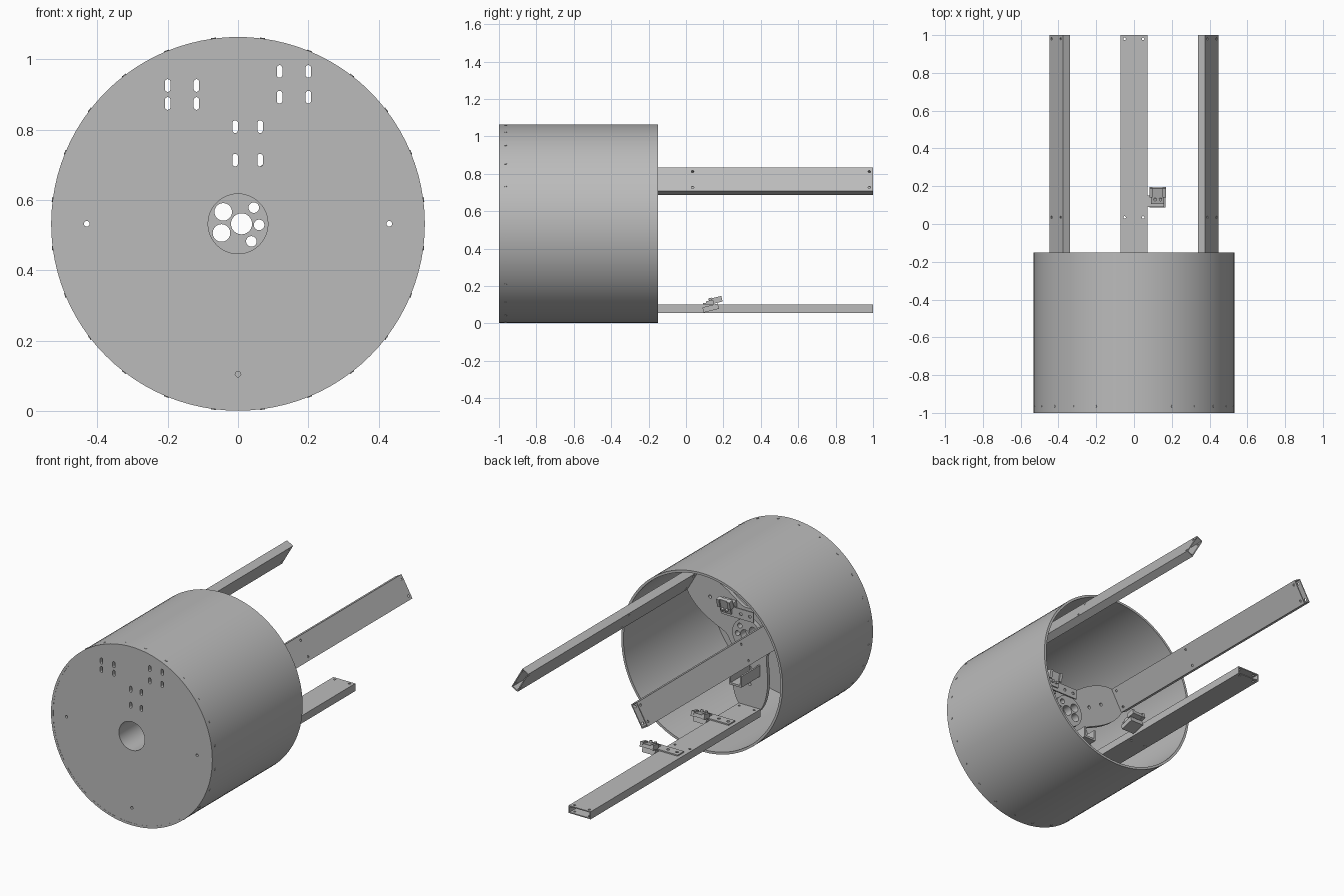
import bpy, bmesh, math
from mathutils import Matrix, Vector

cube = bpy.data.objects.get("Cube")
if cube:
    bpy.data.objects.remove(cube)

metal = bpy.data.materials.new("grey metal")
metal.use_nodes = True
metal.diffuse_color = (0.5, 0.5, 0.5, 1)
metal.node_tree.nodes["Principled BSDF"].inputs["Base Color"].default_value = (0.5, 0.5, 0.5, 1)

CZ, R = 0.532, 0.531          # drum axis height and radius
BULK = -0.61                  # front of the inner bulkhead
AXIS_Y = Matrix.Rotation(math.pi / 2, 4, 'X')


def finish(name, bm, smooth=False):
    bmesh.ops.recalc_face_normals(bm, faces=bm.faces)
    mesh = bpy.data.meshes.new(name)
    bm.to_mesh(mesh)
    bm.free()
    ob = bpy.data.objects.new(name, mesh)
    mesh.materials.append(metal)
    bpy.context.collection.objects.link(ob)
    if smooth:
        shade(ob)
    return ob


def shade(ob):
    bpy.ops.object.select_all(action='DESELECT')
    ob.select_set(True)
    bpy.context.view_layer.objects.active = ob
    bpy.ops.object.shade_smooth_by_angle(angle=math.radians(30))


def add_box(bm, center, size, rot=Matrix()):
    m = Matrix.Translation(center) @ rot @ Matrix.Diagonal((*size, 1))
    bmesh.ops.create_cube(bm, size=1, matrix=m)


def add_cyl(bm, center, r, depth, rot=AXIS_Y, seg=24):
    bmesh.ops.create_cone(bm, cap_ends=True, segments=seg, radius1=r, radius2=r, depth=depth,
                          matrix=Matrix.Translation(center) @ rot)


def add_prism(bm, outline, y0, y1):
    # extrude an (x, z) outline along y
    face = bm.faces.new([bm.verts.new((x, y0, z)) for x, z in outline])
    ext = bmesh.ops.extrude_face_region(bm, geom=[face])["geom"]
    bmesh.ops.translate(bm, vec=(0, y1 - y0, 0),
                        verts=[g for g in ext if isinstance(g, bmesh.types.BMVert)])


def lathe(name, profile, seg=96):
    # closed (radius, y) profile turned about the drum axis
    bm = bmesh.new()
    rings = []
    for r, y in profile:
        rings.append([bm.verts.new((r * math.cos(a), y, CZ + r * math.sin(a)))
                      for a in (math.tau * i / seg for i in range(seg))])
    for k, ring in enumerate(rings):
        nxt = rings[(k + 1) % len(rings)]
        for i in range(seg):
            j = (i + 1) % seg
            bm.faces.new((ring[i], ring[j], nxt[j], nxt[i]))
    return finish(name, bm, True)


def cut(ob, bm):
    # subtract the cutter mesh from the part
    cutter = finish("cutter", bm)
    cutter.hide_render = True
    mod = ob.modifiers.new("holes", 'BOOLEAN')
    mod.operation, mod.solver, mod.object = 'DIFFERENCE', 'EXACT', cutter
    bpy.context.view_layer.objects.active = ob
    bpy.ops.object.modifier_apply(modifier=mod.name)
    bpy.data.objects.remove(cutter)


# Drum shell, open at the back
lathe("drum_shell", [(R, -1), (R, -0.15), (R - 0.014, -0.15), (R - 0.014, -1)])

# Front plate with slots, small holes and central opening
bm = bmesh.new()
add_cyl(bm, (0, -0.985, CZ), R - 0.012, 0.028, seg=96)
front_plate = finish("front_plate", bm)
bm = bmesh.new()
add_cyl(bm, (0, -1, CZ), 0.085, 0.2, seg=48)
for x, z in [(-0.43, CZ), (0.43, CZ), (0, 0.105)]:
    add_cyl(bm, (x, -1, z), 0.008, 0.2, seg=16)
slot_groups = [(-0.2, -0.118, 0.874, 0.925), (0.118, 0.2, 0.892, 0.965), (-0.008, 0.063, 0.713, 0.808)]
for xa, xb, za, zb in slot_groups:
    for x in (xa, xb):
        for z in (za, zb):
            pill = []
            for i in range(16):
                a = math.tau * (i + 0.5) / 16
                pill.append((x + 0.008 * math.cos(a),
                             z + 0.008 * math.sin(a) + math.copysign(0.01, math.sin(a))))
            add_prism(bm, pill, -1.1, -0.9)
cut(front_plate, bm)
shade(front_plate)

# Central sleeve and hub disc
lathe("centre_sleeve", [(0.091, -0.998), (0.091, BULK), (0.085, BULK), (0.085, -0.998)], 48)
bm = bmesh.new()
add_cyl(bm, (0, BULK + 0.015, CZ), 0.095, 0.05, seg=48)
hub = finish("hub_disc", bm)
bm = bmesh.new()
for x, z, r in [(0.01, 0, 0.03), (-0.042, 0.034, 0.025), (-0.047, -0.026, 0.025),
                (0.045, 0.046, 0.015), (0.06, -0.003, 0.015), (0.038, -0.05, 0.015)]:
    add_cyl(bm, (x, BULK, CZ + z), r, 0.2)
cut(hub, bm)
shade(hub)

# Three-lobed bulkhead that carries the rails
bm = bmesh.new()
outline = []
for i in range(120):
    a = math.tau * i / 120
    lobe = (1 + math.cos(3 * (a - math.pi / 6))) / 2
    r = 0.15 + 0.33 * lobe ** 2
    outline.append((r * math.cos(a), CZ + r * math.sin(a)))
add_prism(bm, outline, BULK - 0.01, BULK + 0.012)
bulkhead = finish("bulkhead", bm)
bm = bmesh.new()
add_cyl(bm, (0, BULK, CZ), 0.09, 0.2, seg=48)
for k in range(3):
    a = math.radians(30 + 120 * k)
    for r in (0.2, 0.3):
        add_cyl(bm, (r * math.cos(a), BULK, CZ + r * math.sin(a)), 0.01, 0.2, seg=12)
cut(bulkhead, bm)

# Hollow rails, built at the bottom and turned about the drum axis
RAIL_Z, START, END = 0.078, -0.6, 1.0
for k, name in enumerate(("bottom_rail", "left_rail", "right_rail")):
    mid = (START + END) / 2
    bm = bmesh.new()
    add_box(bm, (0, mid, RAIL_Z), (0.144, END - START, 0.045))
    rail = finish(name, bm)
    bm = bmesh.new()
    add_box(bm, (0, mid, RAIL_Z), (0.132, 2, 0.033))
    cut(rail, bm)
    bm = bmesh.new()
    for x in (-0.05, 0.048):
        for y in (-0.57, 0.035, 0.98):
            add_cyl(bm, (x, y, RAIL_Z), 0.007, 0.2, Matrix(), 12)
    cut(rail, bm)
    turn = Matrix.Rotation(-math.tau * k / 3, 4, 'Y')
    axis = Matrix.Translation((0, 0, CZ))
    rail.data.transform(axis @ turn @ axis.inverted())


# Clip: mounting strip with a small two-jaw latch at its end
def clip(name, place):
    bm = bmesh.new()
    add_box(bm, (0.055, 0, 0.004), (0.21, 0.06, 0.008))
    strip = finish(name + "_strip", bm)
    bm = bmesh.new()
    for x in (-0.026, 0.034):
        add_cyl(bm, (x, 0, 0), 0.009, 0.1, Matrix(), 16)
    cut(strip, bm)
    bm = bmesh.new()
    tilt = Matrix.Rotation(math.radians(14), 4, 'X')
    add_box(bm, (0.125, 0.012, -0.018), (0.085, 0.085, 0.028), tilt)
    add_box(bm, (0.125, 0.03, 0.018), (0.07, 0.085, 0.02), tilt)
    for x in (0.09, 0.16):
        add_box(bm, (x, 0.048, 0.026), (0.018, 0.05, 0.03), tilt)
    for x in (0.112, 0.14):
        add_cyl(bm, (x, 0.01, 0.026), 0.008, 0.02, tilt, 12)
    latch = finish(name + "_latch", bm)
    for ob in (strip, latch):
        ob.data.transform(place)


clip("rear_clip", Matrix.Translation((0, 0.12, 0.1)))
clip("inner_clip", Matrix.Translation((0, -0.36, 0.1)))
clip("bulkhead_clip", Matrix.Translation((0, BULK + 0.04, CZ + 0.12)) @ Matrix.Rotation(math.pi / 2, 4, 'X')
     @ Matrix.Diagonal((1, 1, -1, 1)))

# Bracket below the hub
bm = bmesh.new()
add_box(bm, (-0.03, -0.51, CZ - 0.23), (0.08, 0.18, 0.012))
for x in (-0.065, 0.005):
    add_box(bm, (x, -0.51, CZ - 0.2), (0.01, 0.18, 0.06))
finish("hub_bracket", bm)

# Screw heads around the front rim
bm = bmesh.new()
for i in range(24):
    a = math.tau * (i + 0.5) / 24
    out = Vector((math.cos(a), 0, math.sin(a)))
    add_cyl(bm, Vector((0, -0.965, CZ)) + out * R, 0.007, 0.004,
            out.to_track_quat('Z', 'Y').to_matrix().to_4x4(), 10)
finish("rim_screws", bm)
